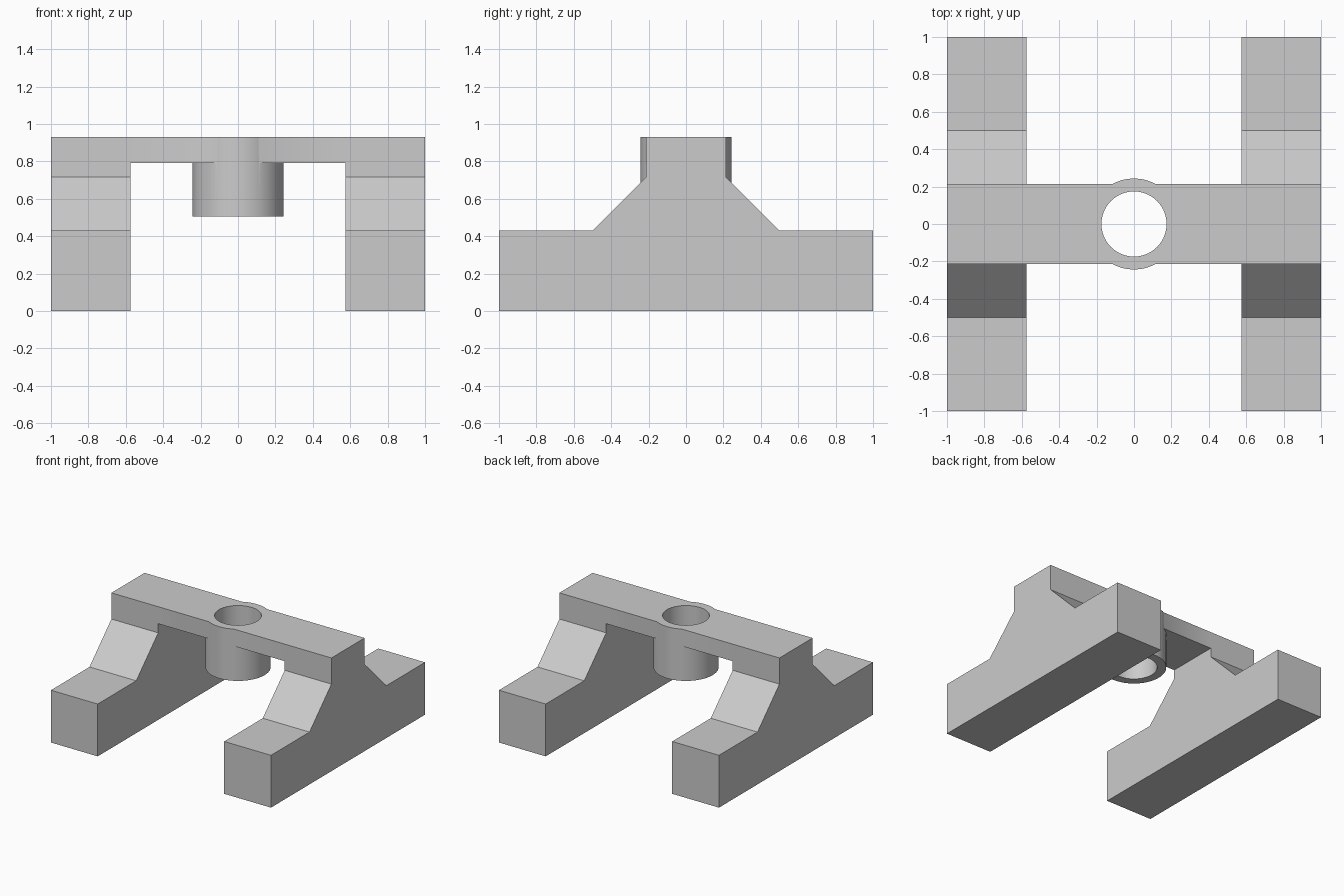
import bpy, bmesh, math

if "Cube" in bpy.data.objects:
    bpy.data.objects.remove(bpy.data.objects["Cube"])

TOP = 0.93          # height of the bridge's upper face
HALF = 0.215        # half depth of the bridge
INNER = 0.575       # inner side of the feet

grey = bpy.data.materials.new("plain grey")
grey.use_nodes = True
COLOUR = (0.6, 0.6, 0.6, 1)
grey.diffuse_color = COLOUR
grey.node_tree.nodes["Principled BSDF"].inputs["Base Color"].default_value = COLOUR


def add_object(name, bm):
    bmesh.ops.recalc_face_normals(bm, faces=bm.faces)
    mesh = bpy.data.meshes.new(name)
    bm.to_mesh(mesh)
    bm.free()
    mesh.materials.append(grey)
    obj = bpy.data.objects.new(name, mesh)
    bpy.context.collection.objects.link(obj)
    return obj


def prism(name, outline, x0, x1):
    """Extrude a (y, z) outline along x."""
    bm = bmesh.new()
    face = bm.faces.new([bm.verts.new((x0, y, z)) for y, z in outline])
    side = bmesh.ops.extrude_face_region(bm, geom=[face])["geom"]
    verts = [v for v in side if isinstance(v, bmesh.types.BMVert)]
    bmesh.ops.translate(bm, verts=verts, vec=(x1 - x0, 0, 0))
    return add_object(name, bm)


def cylinder(name, radius, z0, z1):
    bm = bmesh.new()
    bmesh.ops.create_cone(bm, cap_ends=True, segments=96, radius1=radius,
                          radius2=radius, depth=z1 - z0)
    bmesh.ops.translate(bm, verts=bm.verts, vec=(0, 0, (z0 + z1) / 2))
    return add_object(name, bm)


def combine(target, tool, operation):
    """Apply a boolean and remove the tool."""
    mod = target.modifiers.new(operation.title(), "BOOLEAN")
    mod.object, mod.operation, mod.solver = tool, operation, "EXACT"
    bpy.context.view_layer.objects.active = target
    bpy.ops.object.modifier_apply(modifier=mod.name)
    bpy.data.objects.remove(tool)


# Feet: long blocks with sloped shoulders rising to the bridge
half_outline = [(1, 0), (1, 0.43), (0.5, 0.43), (HALF, 0.715), (HALF, TOP)]
outline = half_outline + [(-y, z) for y, z in reversed(half_outline)]
for name, sign in (("left_foot", 1), ("right_foot", -1)):
    prism(name, outline, sign * INNER, sign * 1)

# Bridge with a hanging collar, bored right through
bridge = prism("bridge_with_collar",
               [(-HALF, 0.79), (HALF, 0.79), (HALF, TOP), (-HALF, TOP)],
               -INNER, INNER)
combine(bridge, cylinder("collar", 0.243, 0.505, TOP), "UNION")
combine(bridge, cylinder("bore", 0.174, 0.3, 1.2), "DIFFERENCE")

bpy.ops.object.select_all(action="DESELECT")
bridge.select_set(True)
bpy.context.view_layer.objects.active = bridge
bpy.ops.object.shade_smooth_by_angle(angle=math.radians(30))
